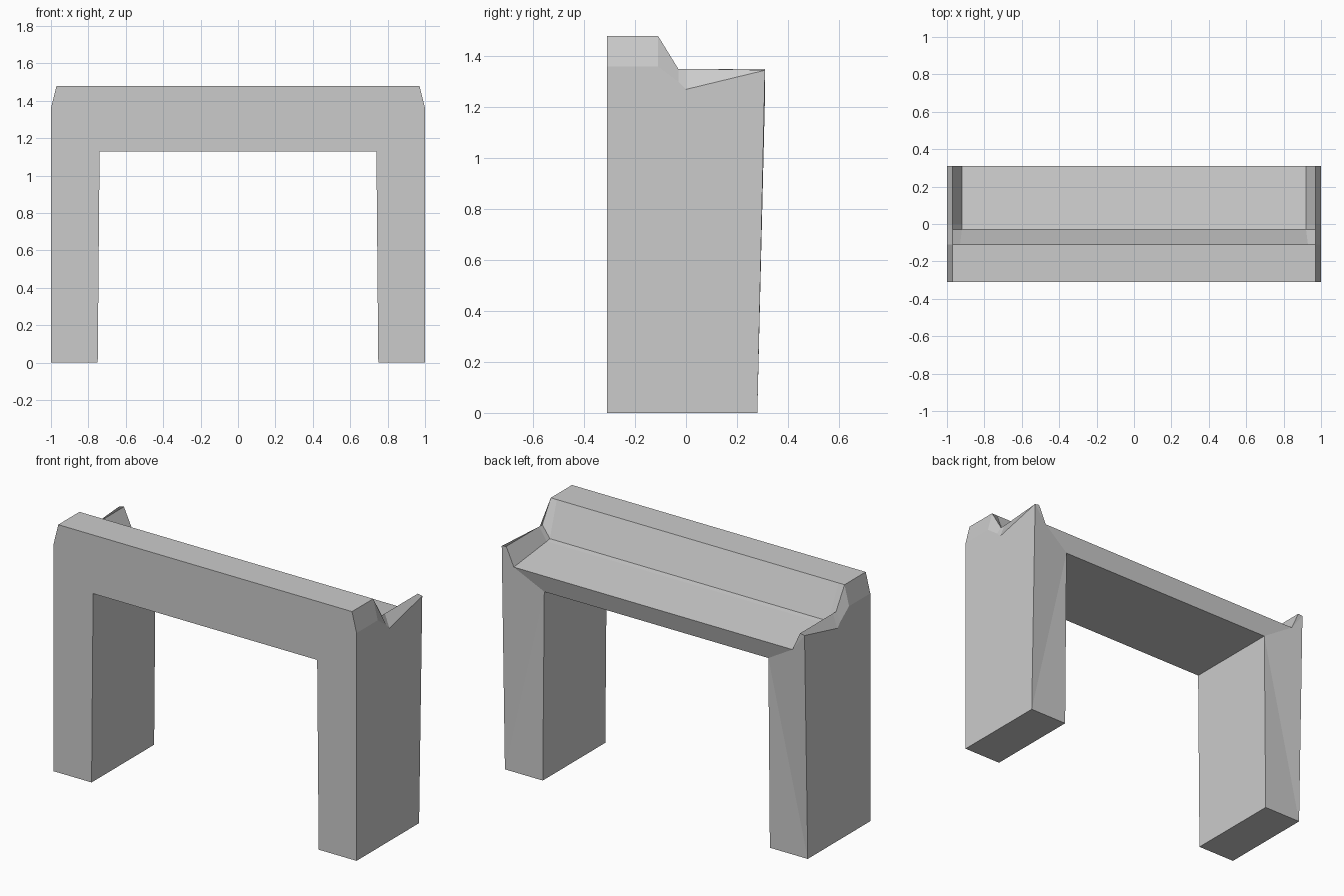
import bpy
import bmesh

if "Cube" in bpy.data.objects:
    bpy.data.objects.remove(bpy.data.objects["Cube"])

# Cross-sections from front to back:
# y at top, y at foot, shelf z, shelf end x, rim crest z, outer edge z
STATIONS = [
    (-0.31, -0.31, 1.48, 0.93, 1.48, 1.36),
    (-0.11, -0.11, 1.48, 0.93, 1.48, 1.36),
    (-0.03, -0.03, 1.28, 0.92, 1.35, 1.30),
    (0.00, 0.00, 1.275, 0.92, 1.35, 1.27),
    (0.31, 0.28, 1.24, 0.92, 1.35, 1.345),
]


def section(bm, top_y, foot_y, shelf, shelf_x, crest, outer):
    """Right half of the arch outline, from centre top round to centre underside."""
    points = [(0, top_y, shelf), (shelf_x, top_y, shelf),
              (0.97, top_y, crest), (1, top_y, outer),
              (1, foot_y, 0), (0.75, foot_y, 0),
              (0.74, foot_y, 1.13), (0, foot_y, 1.13)]
    return [bm.verts.new(p) for p in points]


bm = bmesh.new()
rings = [section(bm, *s) for s in STATIONS]

# Skin between neighbouring sections, leaving the centre plane open
for a, b in zip(rings, rings[1:]):
    for i in range(7):
        bm.faces.new((a[i], a[i + 1], b[i + 1], b[i]))

# Front and back walls
for ring in (rings[0], rings[-1]):
    for cap in ((0, 1, 6, 7), (1, 2, 3), (1, 3, 4, 6), (4, 5, 6)):
        bm.faces.new([ring[i] for i in cap])

bmesh.ops.recalc_face_normals(bm, faces=bm.faces)
mesh = bpy.data.meshes.new("arch_frame")
bm.to_mesh(mesh)
bm.free()

arch = bpy.data.objects.new("arch_frame", mesh)
bpy.context.collection.objects.link(arch)

# Left half
mirror = arch.modifiers.new("mirror", 'MIRROR')
mirror.use_clip = True
